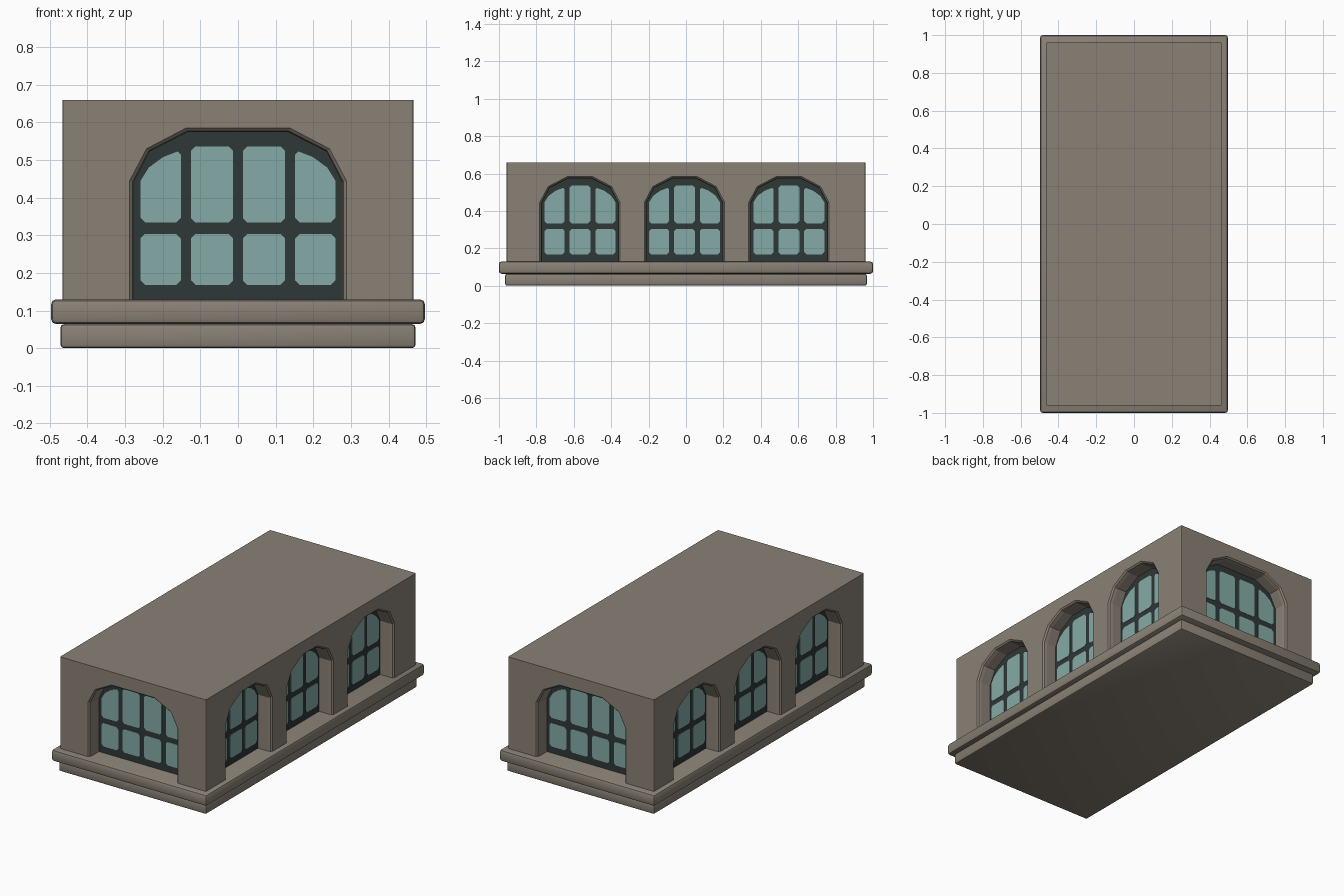
import bpy, bmesh, math
from mathutils import Matrix, Vector

if "Cube" in bpy.data.objects:
    bpy.data.objects.remove(bpy.data.objects["Cube"])


def material(name, rgb):
    m = bpy.data.materials.new(name)
    m.diffuse_color = (*rgb, 1)
    m.use_nodes = True
    m.node_tree.nodes["Principled BSDF"].inputs["Base Color"].default_value = m.diffuse_color
    return m


STONE = material("warm grey stone", (0.255, 0.22, 0.18))
FRAME = material("dark window frame", (0.028, 0.038, 0.038))
GLASS = material("pale teal glass", (0.235, 0.41, 0.385))


def finish(bm, name, mat):
    bmesh.ops.recalc_face_normals(bm, faces=bm.faces)
    me = bpy.data.meshes.new(name)
    bm.to_mesh(me)
    bm.free()
    me.materials.append(mat)
    ob = bpy.data.objects.new(name, me)
    bpy.context.collection.objects.link(ob)
    return ob


def block(name, hx, hy, z0, z1, bevel, vertical_only=False):
    bm = bmesh.new()
    bmesh.ops.create_cube(bm, size=1)
    for v in bm.verts:
        v.co = (v.co.x * 2 * hx, v.co.y * 2 * hy, z0 if v.co.z < 0 else z1)
    edges = [e for e in bm.edges if not vertical_only
             or abs(e.verts[0].co.z - e.verts[1].co.z) > 0.01]
    bmesh.ops.bevel(bm, geom=edges, offset=bevel, segments=2, profile=0.5, affect='EDGES')
    return finish(bm, name, STONE)


def loft(bm, rings, mtx):
    """Closed solid through rings of 3D points."""
    vs = [[bm.verts.new(mtx @ Vector(p)) for p in r] for r in rings]
    n = len(vs[0])
    for a, b in zip(vs, vs[1:]):
        for i in range(n):
            bm.faces.new((a[i], a[(i + 1) % n], b[(i + 1) % n], b[i]))
    bm.faces.new(vs[0])
    bm.faces.new(vs[-1])


def arch(w, d, depth, z0=0.118):
    """Faceted arch outline of half width w, inset by d."""
    half = [(w - d, z0), (w - d, 0.445 - d * 0.4),
            (w - 0.045 - d * 0.7, 0.53 - d * 0.7), (w - 0.15 - d * 0.4, 0.585 - d)]
    pts = half + [(-x, z) for x, z in reversed(half)]
    return [(x, depth, z) for x, z in pts]


def pane(x0, x1, z0, z1, c=0.012):
    return [(x0 + c, z0), (x1 - c, z0), (x1, z0 + c), (x1, z1 - c),
            (x1 - c, z1), (x0 + c, z1), (x0, z1 - c), (x0, z0 + c)]


def curved_pane(i, o, z0, s, c=0.012):
    """Outer upper pane that follows the arch; s mirrors it."""
    p = [(i + c, z0), (o - c, z0), (o, z0 + c), (o, 0.445), (o - 0.022, 0.48),
         (o - 0.06, 0.508), (i + 0.008, 0.523), (i, 0.515), (i, z0 + c)]
    return [(s * x, z) for x, z in p]


# window list: rotation, wall distance, centre, half width, inner columns, outer column
END = (0.288, [(-0.125, -0.013), (0.013, 0.125)], (0.152, 0.259))
SIDE = (0.215, [(-0.056, 0.056)], (0.082, 0.19))
windows = []
for turn in (0, 180):
    windows.append((turn, 0.96, 0.0, *END))
    windows += [(turn + 90, 0.467, c, *SIDE) for c in (-0.567, -0.008, 0.55)]

DEPTH = 0.088
cut, frames, glass = bmesh.new(), bmesh.new(), bmesh.new()
for turn, dist, centre, w, inner, (i, o) in windows:
    m = Matrix.Rotation(math.radians(turn), 4, 'Z') @ Matrix.Translation((centre, -dist, 0))
    # recess with a softened outer edge
    loft(cut, [arch(w, 0, -0.02), arch(w, 0, 0), arch(w, 0.008, 0.008),
               arch(w, 0.011, 0.025), arch(w, 0.011, DEPTH)], m)
    loft(frames, [arch(w, 0.0105, DEPTH - 0.003), arch(w, 0.0105, DEPTH + 0.003)], m)
    # panes in two rows
    outlines = [curved_pane(i, o, 0.334, s) for s in (1, -1)]
    outlines += [pane(a, b, 0.334, 0.536) for a, b in inner]
    outlines += [pane(a, b, 0.168, 0.304) for a, b in inner + [(i, o), (-o, -i)]]
    for p in outlines:
        loft(glass, [[(x, y, z) for x, z in p] for y in (DEPTH - 0.005, DEPTH)], m)

# stepped base
block("lower_plinth", 0.472, 0.967, 0.0, 0.064, 0.01)
block("ledge", 0.497, 1.0, 0.064, 0.13, 0.014)

# walls with arched recesses cut in
body = block("walls", 0.467, 0.96, 0.12, 0.66, 0.006, True)
cutter = finish(cut, "recess_cutter", STONE)
cutter.hide_render = True
mod = body.modifiers.new("recesses", 'BOOLEAN')
mod.operation, mod.solver, mod.object = 'DIFFERENCE', 'EXACT', cutter
bpy.context.view_layer.objects.active = body
body.select_set(True)
bpy.ops.object.modifier_apply(modifier=mod.name)
bpy.data.objects.remove(cutter)

finish(frames, "window_frames", FRAME)
finish(glass, "window_panes", GLASS)

# smooth the small rounded edges
for ob in bpy.data.objects:
    ob.select_set(ob.name in ("lower_plinth", "ledge"))
bpy.context.view_layer.objects.active = bpy.data.objects["ledge"]
bpy.ops.object.shade_smooth_by_angle(angle=math.radians(30))
